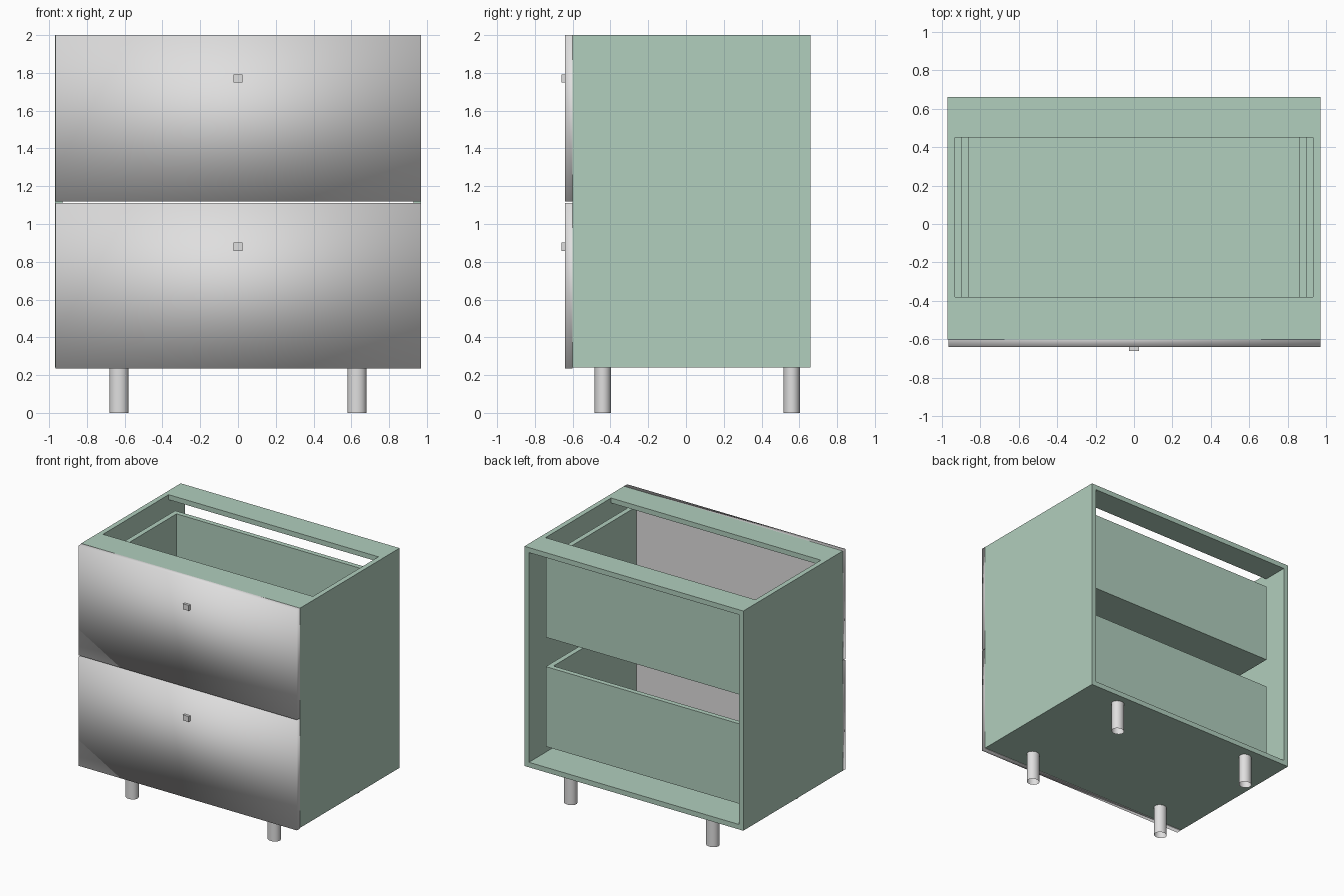
import bpy
import bmesh
from mathutils import Matrix, Vector

cube = bpy.data.objects.get("Cube")
if cube:
    bpy.data.objects.remove(cube, do_unlink=True)


def make_material(name, colour):
    mat = bpy.data.materials.new(name)
    mat.use_nodes = True
    mat.diffuse_color = colour
    mat.node_tree.nodes["Principled BSDF"].inputs["Base Color"].default_value = colour
    return mat


green = make_material("sage green", (0.44, 0.62, 0.51, 1))
grey = make_material("light grey", (0.74, 0.735, 0.735, 1))


def finish(name, bm, mat):
    mesh = bpy.data.meshes.new(name)
    bm.to_mesh(mesh)
    bm.free()
    mesh.materials.append(mat)
    obj = bpy.data.objects.new(name, mesh)
    bpy.context.collection.objects.link(obj)
    return obj


def box(name, x, y, z, mat):
    """Box from (low, high) ranges along each axis."""
    bm = bmesh.new()
    low, high = Vector((x[0], y[0], z[0])), Vector((x[1], y[1], z[1]))
    place = Matrix.Translation((low + high) / 2) @ Matrix.Diagonal((*(high - low), 1))
    bmesh.ops.create_cube(bm, size=1, matrix=place)
    return finish(name, bm, mat)


T = 0.04                      # board thickness
W, FRONT, BACK = 0.97, -0.60, 0.66
BASE, TOP = 0.24, 2.0
INNER = W - T
SIDES = (("right", -1), ("left", 1))

# Open-backed carcass
for label, s in SIDES:
    box(label + "_side_panel", sorted((s * INNER, s * W)), (FRONT, BACK), (BASE, TOP), green)
span = (-INNER, INNER)
box("bottom_panel", span, (FRONT, BACK), (BASE, BASE + T), green)
box("front_top_rail", span, (FRONT, -0.38), (TOP - T, TOP), green)
box("back_top_rail", span, (0.45, BACK), (TOP - T, TOP), green)

# Drawers: open box behind a softly shaded front with a square knob
DW, DBACK, DHEIGHT = 0.90, 0.49, 0.64
drawers = (("lower", 0.35, (0.235, 1.11), 0.88),
           ("upper", 1.225, (1.12, 2.0), 1.77))
for level, z0, front_z, knob_z in drawers:
    z1 = z0 + DHEIGHT
    for label, s in SIDES:
        box(f"{level}_drawer_{label}_side", sorted((s * (DW - T), s * DW)),
            (FRONT, DBACK), (z0, z1), green)
    inside = (T - DW, DW - T)
    box(level + "_drawer_back", inside, (DBACK - T, DBACK), (z0, z1), green)
    box(level + "_drawer_bottom", inside, (FRONT, DBACK - T), (z0, z0 + T), green)

    front = box(level + "_drawer_front", (-0.965, W), (FRONT - T, FRONT), front_z, grey)
    for face in front.data.polygons:
        face.use_smooth = face.normal.y < 0.5
    box(level + "_knob", (-0.025, 0.025), (-0.66, FRONT - T),
        (knob_z - 0.022, knob_z + 0.022), grey)

# Slightly oval open tube legs
for label, s in SIDES:
    for end, y in (("front", -0.44), ("back", 0.56)):
        bm = bmesh.new()
        place = Matrix.Translation((s * 0.63, y, BASE / 2)) @ Matrix.Diagonal((1, 0.88, 1, 1))
        bmesh.ops.create_cone(bm, cap_ends=False, segments=32, radius1=0.05,
                              radius2=0.05, depth=BASE, matrix=place)
        for face in bm.faces:
            face.smooth = True
        finish(f"{end}_{label}_leg", bm, grey)
